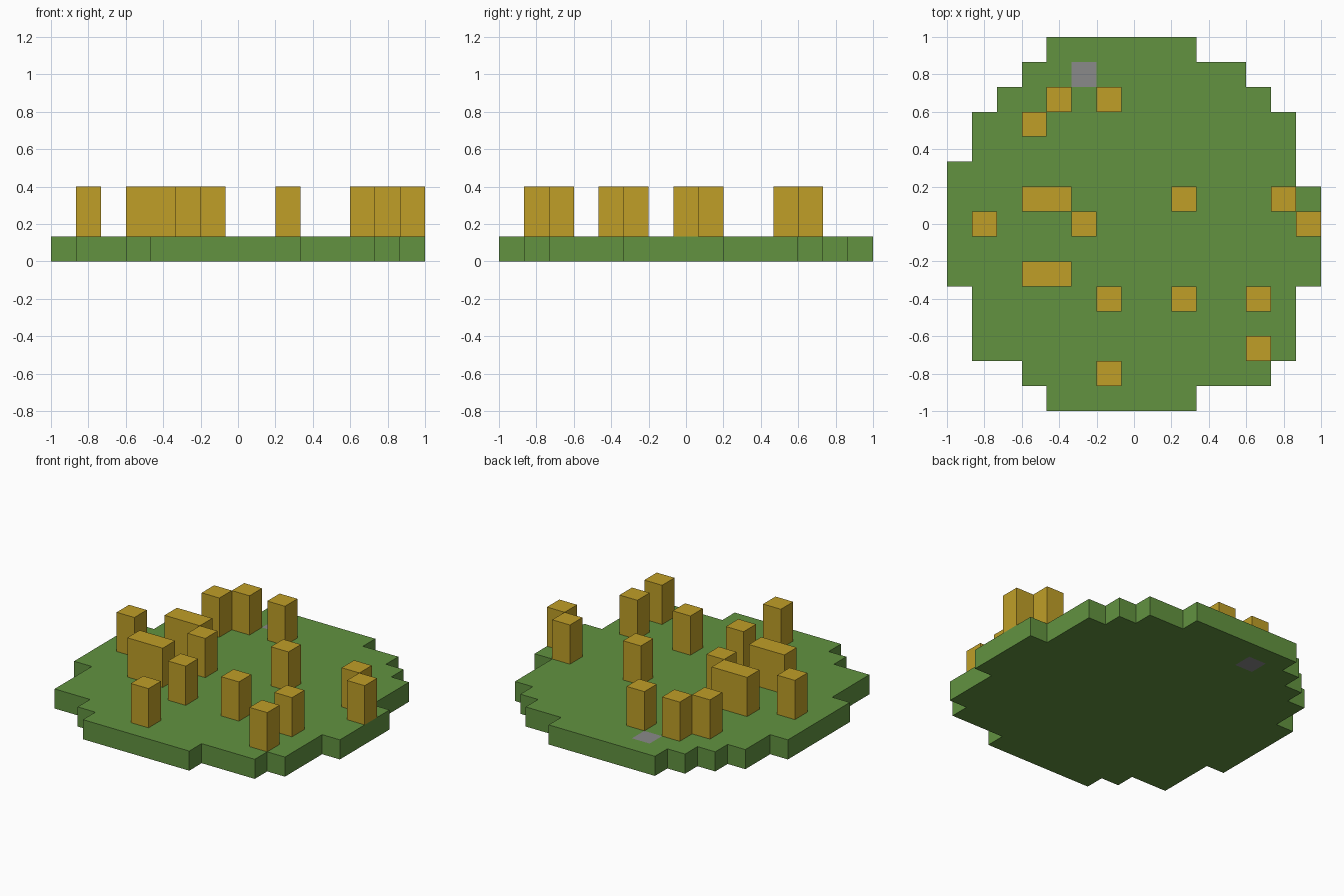
import bpy
import bmesh
from math import radians

CELL = 2 / 15  # everything sits on a 15 x 15 square grid

cube = bpy.data.objects.get("Cube")
if cube:
    bpy.data.objects.remove(cube, do_unlink=True)


def material(name, rgb):
    mat = bpy.data.materials.new(name)
    mat.use_nodes = True
    color = [(c / 255) ** 2.2 for c in rgb] + [1]
    mat.diffuse_color = color
    mat.node_tree.nodes["Principled BSDF"].inputs["Base Color"].default_value = color
    return mat


def slab(name, cells, bottom, height, mat):
    """Extrude a set of grid cells into one flat-sided block."""
    bm = bmesh.new()
    for i, j in sorted(cells):
        corners = ((i, j), (i + 1, j), (i + 1, j + 1), (i, j + 1))
        bm.faces.new([bm.verts.new((x * CELL - 1, y * CELL - 1, bottom * CELL))
                      for x, y in corners])
    bmesh.ops.remove_doubles(bm, verts=bm.verts, dist=0.001)
    lid = bmesh.ops.extrude_face_region(bm, geom=bm.faces[:], use_keep_orig=True)
    top = [v for v in lid["geom"] if isinstance(v, bmesh.types.BMVert)]
    bmesh.ops.translate(bm, verts=top, vec=(0, 0, height * CELL))
    bmesh.ops.dissolve_limit(bm, angle_limit=radians(1), verts=bm.verts, edges=bm.edges)
    bmesh.ops.recalc_face_normals(bm, faces=bm.faces)
    mesh = bpy.data.meshes.new(name)
    bm.to_mesh(mesh)
    bm.free()
    mesh.materials.append(mat)
    obj = bpy.data.objects.new(name, mesh)
    bpy.context.collection.objects.link(obj)
    return obj


grass = material("grass green", (98, 145, 66))
straw = material("straw yellow", (190, 157, 44))
stone = material("stone grey", (136, 136, 136))

# Ground disc: first and last column of each row, front to back
spans = [(4, 10), (3, 13), (1, 14), (1, 14), (1, 14),
         (0, 15), (0, 15), (0, 15), (0, 15), (0, 14),
         (1, 14), (1, 14), (2, 13), (3, 13), (4, 10)]
spans[13] = (3, 12)
stone_cell = (5, 13)
ground = {(i, j) for j, (a, b) in enumerate(spans) for i in range(a, b)}
slab("ground", ground - {stone_cell}, 0, 1, grass)

# Single paving stone set into the ground
slab("paving_stone", {stone_cell}, 0, 1, stone)

# Standing posts: column, row, width in cells
posts = [(6, 1, 1), (12, 2, 1), (6, 4, 1), (9, 4, 1), (12, 4, 1),
         (3, 5, 2), (1, 7, 1), (5, 7, 1), (14, 7, 1), (3, 8, 2),
         (9, 8, 1), (13, 8, 1), (3, 11, 1), (4, 12, 1), (6, 12, 1)]
for n, (i, j, width) in enumerate(posts, 1):
    slab(f"post_{n}", {(i + k, j) for k in range(width)}, 1, 2, straw)
